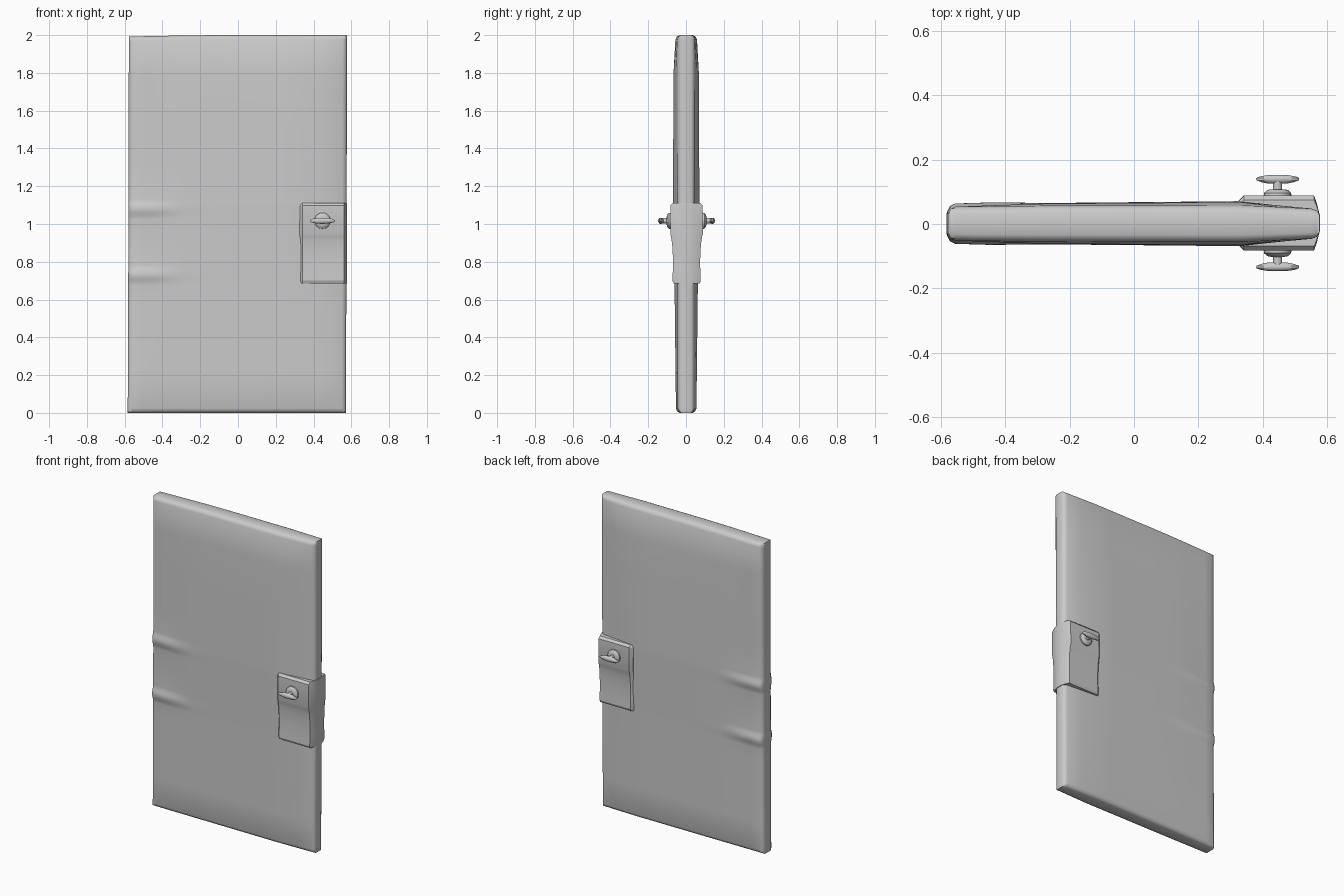
import bpy, bmesh, math
from mathutils import Matrix

if "Cube" in bpy.data.objects:
    bpy.data.objects.remove(bpy.data.objects["Cube"])


def lerp_keys(keys, vals, t):
    for i in range(len(keys) - 1):
        if t <= keys[i + 1]:
            break
    f = (t - keys[i]) / (keys[i + 1] - keys[i])
    f = min(1, max(0, f))
    return vals[i] + (vals[i + 1] - vals[i]) * f


def finish(bm, name, angle=32):
    bmesh.ops.recalc_face_normals(bm, faces=bm.faces)
    me = bpy.data.meshes.new(name)
    bm.to_mesh(me)
    bm.free()
    ob = bpy.data.objects.new(name, me)
    bpy.context.collection.objects.link(ob)
    bpy.ops.object.select_all(action='DESELECT')
    ob.select_set(True)
    bpy.context.view_layer.objects.active = ob
    bpy.ops.object.shade_smooth_by_angle(angle=math.radians(angle))
    return ob


# Door slab: half thickness interpolated over x and z, thinner at the rims
XK = [-0.58, -0.3, 0.33, 0.575]
ZK = [0, 0.7, 1.1, 1.8, 2.0]
HALF = [[.050, .052, .054, .044],
        [.050, .058, .062, .043],
        [.050, .064, .070, .043],
        [.052, .062, .067, .045],
        [.053, .055, .056, .046]]
RIDGES = (1.08, 0.73)


def half_thickness(x, z):
    h = lerp_keys(ZK, [lerp_keys(XK, row, x) for row in HALF], z)
    fade = lerp_keys([-0.58, -0.45, -0.28], [1, 0.8, 0], x)
    for rz in RIDGES:
        d = abs(z - rz) / 0.055
        if d < 1:
            h += 0.012 * fade * (0.5 + 0.5 * math.cos(math.pi * d))
    edge = min(x - XK[0], XK[-1] - x, z, 2 - z)
    return h * lerp_keys([0, 0.008, 0.024], [0.62, 0.88, 1.0], edge)


xs = [-.58, -.572, -.556, -.5, -.45, -.4, -.34, -.28, -.1, .1, .22, .33,
      .45, .551, .567, .575]
zs = [0, .008, .024, .2, .4, .6, .9, 1.3, 1.5, 1.8, 1.976, 1.992, 2.0]
zs = sorted(zs + [rz + k * 0.011 for rz in RIDGES for k in range(-5, 6)])


def build_door():
    bm = bmesh.new()
    sides = []
    for s in (-1, 1):
        grid = []
        for z in zs:
            lean = lerp_keys([0, 1, 2], [-.004, 0, .002], z)
            row = []
            for x in xs:
                drop = 0.008 * max(0, z - 1) * max(0, -x - 0.2) / 0.4
                row.append(bm.verts.new((x + lean, s * half_thickness(x, z) + .001,
                                         z - drop)))
            grid.append(row)
        for a, b in zip(grid, grid[1:]):
            for i in range(len(xs) - 1):
                bm.faces.new((a[i], a[i + 1], b[i + 1], b[i]))
        ring = (grid[0] + [r[-1] for r in grid[1:-1]] + grid[-1][::-1]
                + [r[0] for r in grid[-2:0:-1]])
        sides.append(ring)
    n = len(sides[0])
    for i in range(n):
        j = (i + 1) % n
        bm.faces.new((sides[0][i], sides[0][j], sides[1][j], sides[1][i]))
    return finish(bm, "door_slab", 40)


build_door()

# Lock case: overhanging upper box and concave lower part, lofted across x
PROFILE = [(1.112, .072), (1.098, .085), (.945, .086), (.936, .083), (.90, .077),
           (.86, .074), (.81, .072), (.76, .0725), (.70, .075), (.686, .069)]
bm = bmesh.new()
loops = []
for x, k in ((.325, .80), (.342, 1), (.560, 1), (.568, .75), (.578, .3)):
    pts = [(z, -y * k + .003) for z, y in PROFILE]
    pts += [(z, y * k + .003) for z, y in reversed(PROFILE)]
    loops.append([bm.verts.new((x, y, z)) for z, y in pts])
for a, b in zip(loops, loops[1:]):
    for i in range(len(a)):
        j = (i + 1) % len(a)
        bm.faces.new((a[i], a[j], b[j], b[i]))
bm.faces.new(loops[0])
bm.faces.new(loops[-1])
finish(bm, "lock_case", 25)


# Turn handles: rose, stem and oval grip on each face
def lathe(name, s, rings, sx=1.0, sz=1.0):
    bm = bmesh.new()
    n = 24
    loops = []
    for y, r in rings:
        loops.append([bm.verts.new((.447 + sx * r * math.cos(2 * math.pi * i / n),
                                    s * y + .003,
                                    1.017 + sz * r * math.sin(2 * math.pi * i / n)))
                      for i in range(n)])
    for a, b in zip(loops, loops[1:]):
        for i in range(n):
            j = (i + 1) % n
            bm.faces.new((a[i], a[j], b[j], b[i]))
    bm.faces.new(loops[0])
    bm.faces.new(loops[-1])
    finish(bm, name, 35)


for s, side in ((-1, "front"), (1, "back")):
    lathe(side + "_handle_rose", s, [(.08, .043), (.094, .042), (.103, .032), (.105, .022)])
    lathe(side + "_handle_stem", s, [(.10, .014), (.132, .014)])
    lathe(side + "_handle_grip", s, [(.123, .030), (.127, .050), (.133, .066),
                                     (.140, .067), (.145, .056), (.150, .025)], 1.0, .24)
